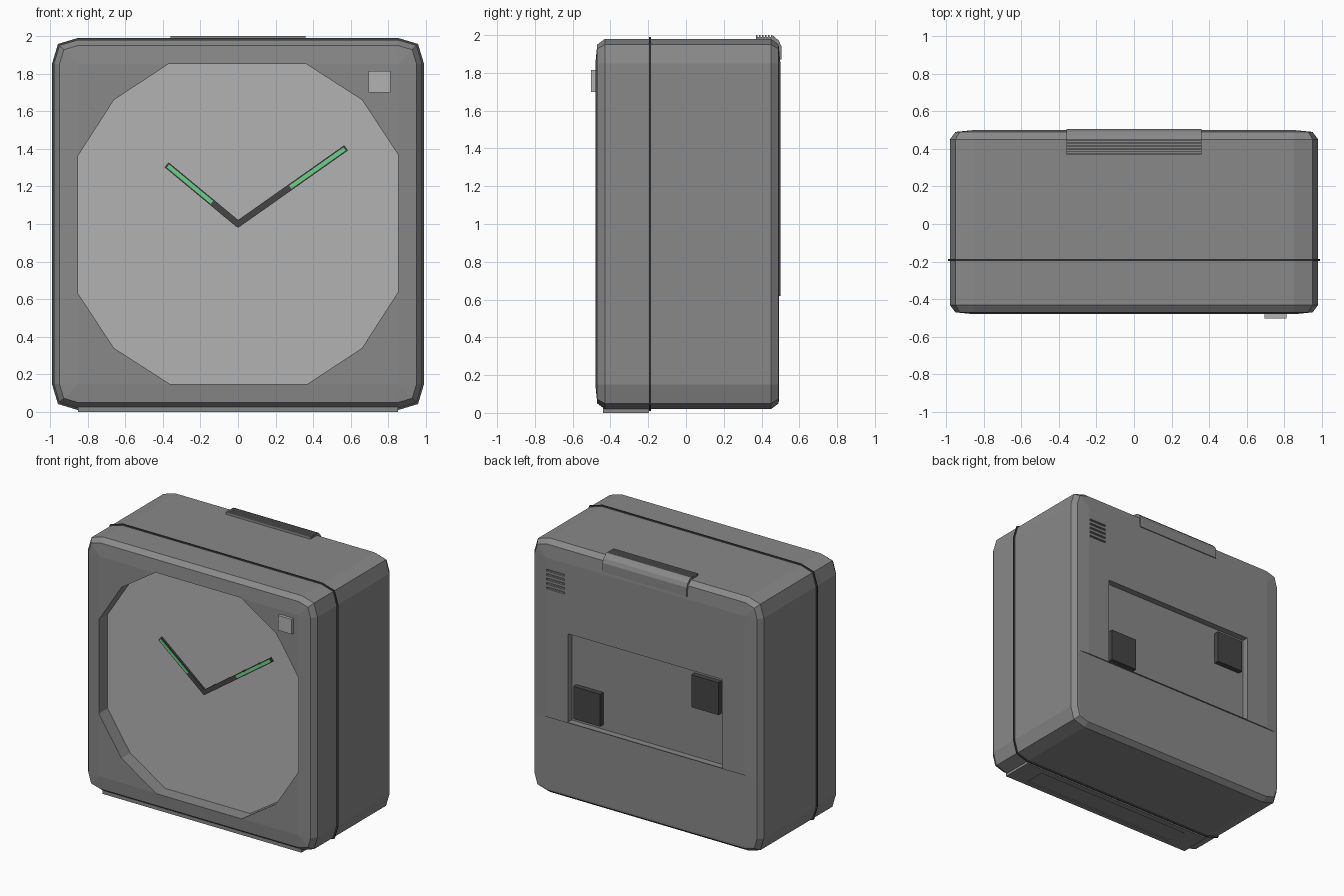
import bpy, bmesh, math
from mathutils import Vector

if "Cube" in bpy.data.objects:
    bpy.data.objects.remove(bpy.data.objects["Cube"])


def material(name, rgb):
    m = bpy.data.materials.new(name)
    m.diffuse_color = (*rgb, 1)
    m.use_nodes = True
    m.node_tree.nodes["Principled BSDF"].inputs["Base Color"].default_value = m.diffuse_color
    return m


DARK = material("dark_plastic", (0.06, 0.06, 0.06))
GREEN = material("glow_green", (0.15, 0.65, 0.25))
BODY = material("body_grey", (0.25, 0.25, 0.25))
PALE = material("pale_grey", (0.45, 0.45, 0.45))


def loft(name, rings, mat=None, caps=True):
    """Skin a list of equal-length point rings; caps=False joins last ring to first."""
    bm = bmesh.new()
    vs = [[bm.verts.new(p) for p in r] for r in rings]
    n = len(vs[0])
    pairs = list(zip(vs, vs[1:])) + ([] if caps else [(vs[-1], vs[0])])
    for a, b in pairs:
        for i in range(n):
            j = (i + 1) % n
            bm.faces.new((a[i], a[j], b[j], b[i]))
    if caps:
        bm.faces.new(vs[0])
        bm.faces.new(vs[-1])
    bmesh.ops.remove_doubles(bm, verts=bm.verts, dist=1e-4)
    bmesh.ops.recalc_face_normals(bm, faces=bm.faces)
    me = bpy.data.meshes.new(name)
    bm.to_mesh(me)
    bm.free()
    ob = bpy.data.objects.new(name, me)
    bpy.context.collection.objects.link(ob)
    if mat:
        me.materials.append(mat)
    return ob


def prism(name, pts, y0, y1, mat=None):
    return loft(name, [[(x, y, z) for x, z in pts] for y in (y0, y1)], mat)


def box(name, x0, x1, y0, y1, z0, z1, mat=None):
    return prism(name, [(x0, z0), (x1, z0), (x1, z1), (x0, z1)], y0, y1, mat)


def cut(ob, cutters):
    for c in cutters:
        m = ob.modifiers.new("cut", 'BOOLEAN')
        m.operation, m.solver, m.object = 'DIFFERENCE', 'EXACT', c
    dg = bpy.context.evaluated_depsgraph_get()
    me = bpy.data.meshes.new_from_object(ob.evaluated_get(dg))
    ob.modifiers.clear()
    ob.data = me
    for c in cutters:
        bpy.data.objects.remove(c)


def outline(y, s):
    """Square outline of half-size s with two-step corners."""
    c = 0.85 + (s - 0.85) * 0.77
    corner = [(s, 0.85), (c, c), (0.85, s)]
    pts = []
    for k in range(4):
        for x, z in corner:
            for _ in range(k):
                x, z = -z, x
            pts.append((x, y, 1 + z))
    return pts


# Case with softened front and back edges
case = loft("case", [outline(y, s) for y, s in (
    (-0.48, 0.85), (-0.47, 0.95), (-0.43, 0.98),
    (0.45, 0.98), (0.49, 0.95), (0.50, 0.85))], BODY)

# Dial opening, rear control recess, lower rear step, speaker slots
q = [(0.853, 0.367), (0.66, 0.66), (0.36, 0.853)]
dial_pts = []
for k in range(4):
    for x, z in q:
        for _ in range(k):
            x, z = -z, x
        dial_pts.append((x, 1 + z))
cutters = [
    prism("dial_cutter", dial_pts, -0.6, -0.37),
    box("rear_cutter", -0.66, 0.66, 0.45, 0.6, 0.625, 1.31),
    box("step_cutter", -1.2, 1.2, 0.4915, 0.62, -0.2, 0.62),
]
for i in range(5):
    z = 1.61 + i * 0.034
    cutters.append(box("slot_cutter", 0.69, 0.84, 0.485, 0.6, z, z + 0.014))
cut(case, cutters)

# Dial plate at the bottom of the opening
prism("dial", [(x * 0.999, 1 + (z - 1) * 0.999) for x, z in dial_pts],
      -0.374, -0.366, PALE)

# Seam band around the case
loft("seam_band", [outline(-0.196, 0.975), outline(-0.196, 0.99),
                   outline(-0.186, 0.99), outline(-0.186, 0.975)], DARK, caps=False)


# Clock hands with luminous strips
def bar(name, tip, start, end, width, y0, y1, mat):
    o = Vector((0, 1))
    d = (Vector(tip) - o)
    length = d.length
    d.normalize()
    n = Vector((-d.y, d.x)) * width / 2
    a, b = o + d * start, o + d * (length + end)
    prism(name, [tuple(p) for p in (a - n, b - n, b + n, a + n)], y0, y1, mat)


for name, tip, start in (("hour_hand", (-0.38, 1.315), 0.18),
                         ("minute_hand", (0.575, 1.405), 0.34)):
    bar(name, tip, -0.01, 0, 0.034, -0.415, -0.400, DARK)
    bar(name + "_glow", tip, start, -0.01, 0.02, -0.418, -0.412, GREEN)

# Small front light
box("front_light", 0.695, 0.81, -0.503, -0.46, 1.70, 1.815, PALE)

# Ribbed snooze button wrapping over the rear top edge
profile = [(0.37, 1.95)]
for i in range(5):
    y = 0.37 + i * 0.016
    profile += [(y, 2.0), (y + 0.009, 2.0), (y + 0.009, 1.989), (y + 0.016, 1.989)]
profile += [(0.45, 2.0), (0.465, 1.995), (0.492, 1.97), (0.505, 1.94),
            (0.505, 1.87), (0.45, 1.87)]
loft("snooze_button", [[(x, y, z) for y, z in profile] for x in (-0.36, 0.36)], BODY)

# Rear setting knobs
for name, x, z in (("alarm_knob", 0.505, 0.785), ("time_knob", -0.505, 1.145)):
    box(name, x - 0.115, x + 0.115, 0.44, 0.49, z - 0.125, z + 0.125, DARK)

# Foot pad with a shallow recessed panel
foot = box("foot_pad", -0.85, 0.85, -0.44, -0.195, 0.0, 0.04, BODY)
cut(foot, [box("foot_cutter", -0.68, 0.68, -0.40, -0.24, -0.1, 0.008)])
